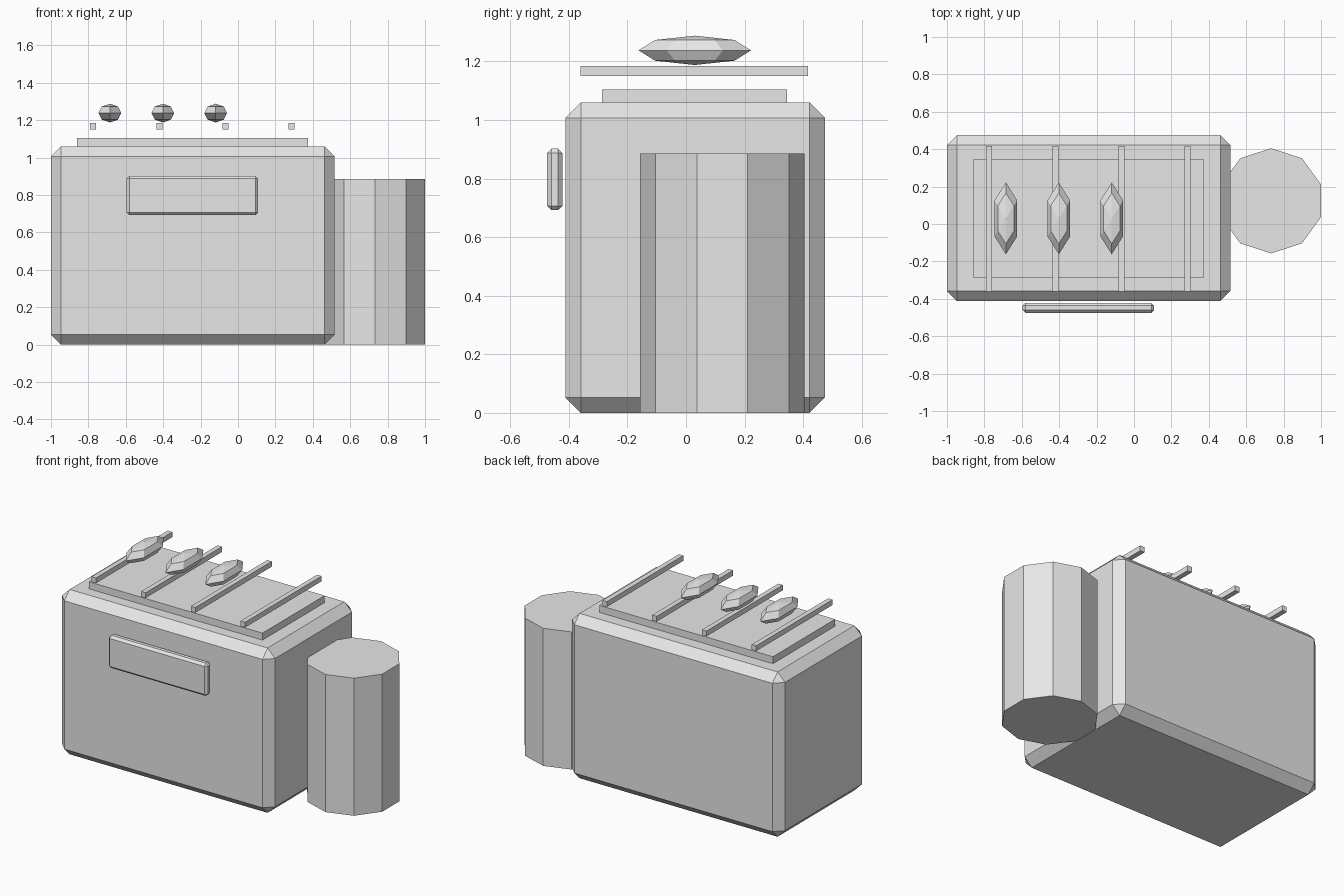
import bpy
import bmesh
from mathutils import Matrix, Vector

if "Cube" in bpy.data.objects:
    bpy.data.objects.remove(bpy.data.objects["Cube"], do_unlink=True)

grey = bpy.data.materials.new("plain_grey")
grey.use_nodes = True
COLOUR = (0.8, 0.8, 0.8, 1.0)
grey.diffuse_color = COLOUR
grey.node_tree.nodes["Principled BSDF"].inputs["Base Color"].default_value = COLOUR


def finish(name, bm):
    """Turn a bmesh into a flat-shaded grey object."""
    mesh = bpy.data.meshes.new(name)
    bm.to_mesh(mesh)
    bm.free()
    mesh.materials.append(grey)
    obj = bpy.data.objects.new(name, mesh)
    bpy.context.collection.objects.link(obj)
    return obj


def box(name, low, high, bevel=0):
    """Box between two corners, with an optional chamfer."""
    low, high = Vector(low), Vector(high)
    bm = bmesh.new()
    bmesh.ops.create_cube(bm, size=1)
    bmesh.ops.scale(bm, vec=high - low, verts=bm.verts)
    bmesh.ops.translate(bm, vec=(low + high) / 2, verts=bm.verts)
    obj = finish(name, bm)
    if bevel:
        mod = obj.modifiers.new("chamfer", "BEVEL")
        mod.width = bevel
        mod.segments = 1
    return obj


# Chamfered body, top plate and front handle
box("body", (-1, -0.412, 0), (0.515, 0.475, 1.06), 0.053)
box("top_plate", (-0.86, -0.287, 1.05), (0.375, 0.345, 1.105))
box("front_handle", (-0.595, -0.475, 0.692), (0.108, -0.422, 0.902), 0.015)

# Grill bars floating over the plate
for i in range(4):
    x = -0.775 + i * 0.354
    box(f"grill_bar_{i + 1}", (x - 0.016, -0.36, 1.15), (x + 0.016, 0.416, 1.184))

# Low-poly sausages, long along y
for i in range(3):
    bm = bmesh.new()
    bmesh.ops.create_uvsphere(bm, u_segments=6, v_segments=4, radius=1)
    bmesh.ops.scale(bm, vec=(0.07, 0.192, 0.05), verts=bm.verts)
    bmesh.ops.translate(bm, vec=(-0.685 + i * 0.283, 0.03, 1.238), verts=bm.verts)
    finish(f"sausage_{i + 1}", bm)

# Ten-sided side tank
bm = bmesh.new()
bmesh.ops.create_cone(bm, cap_ends=True, segments=10, radius1=0.281, radius2=0.281,
                      depth=0.885, matrix=Matrix.Translation((0.733, 0.124, 0.4425)))
finish("side_tank", bm)
